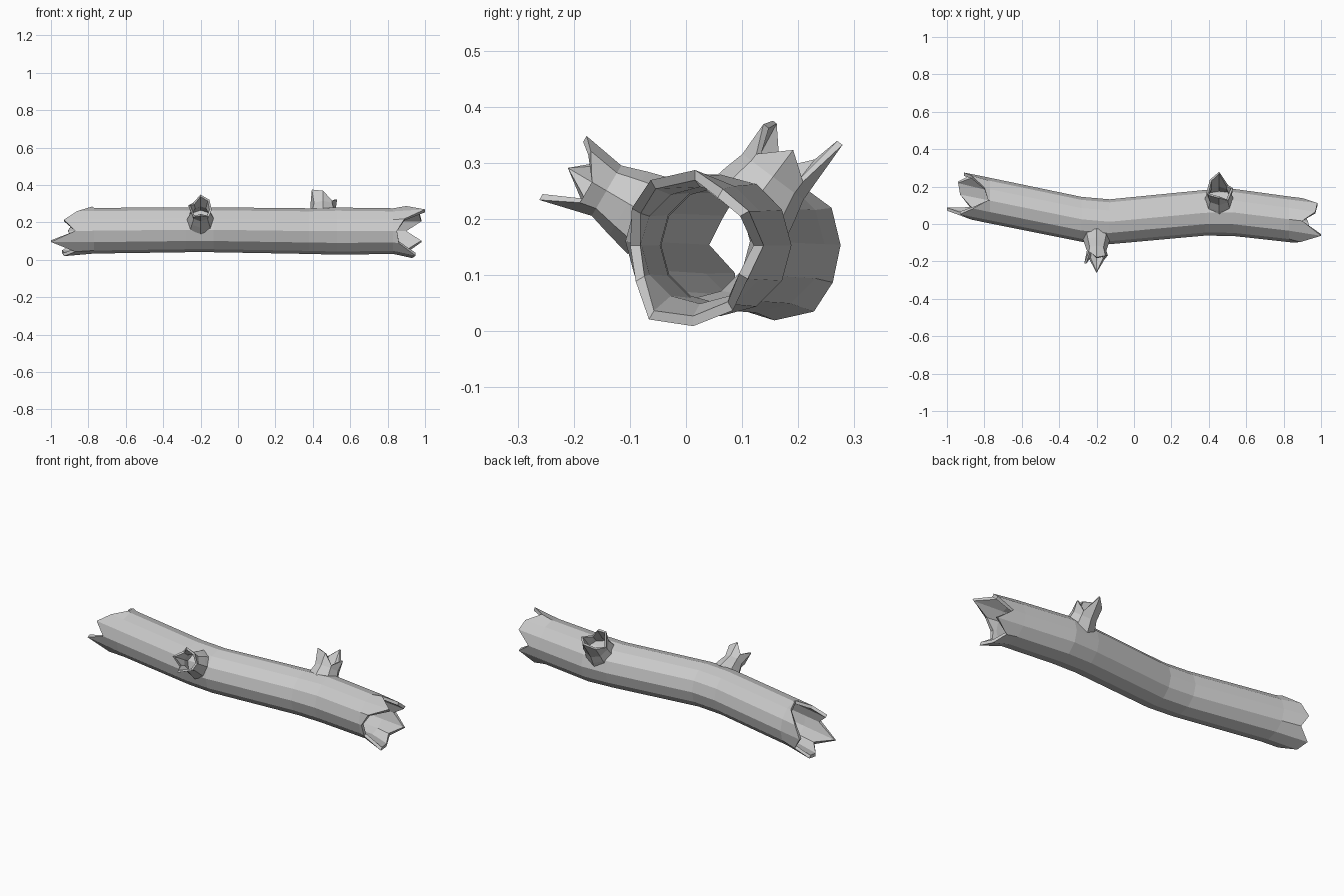
import bpy, bmesh
from math import cos, sin, tau
from mathutils import Vector

if "Cube" in bpy.data.objects:
    bpy.data.objects.remove(bpy.data.objects["Cube"])

bark = bpy.data.materials.new("grey_bark")
bark.use_nodes = True
GREY = (0.6, 0.6, 0.6, 1)
bark.diffuse_color = GREY
bark.node_tree.nodes["Principled BSDF"].inputs["Base Color"].default_value = GREY


def hollow_tube(name, rings, u, v, wall):
    """Each ring is a list of (centre, radius) pairs, one for every side."""
    bm = bmesh.new()
    n = len(rings[0])
    skins = []
    for inset in (0, wall):
        skin = []
        for ring in rings:
            loop = []
            for i, (c, r) in enumerate(ring):
                a = tau * i / n
                loop.append(bm.verts.new(c + (u * cos(a) + v * sin(a)) * (r - inset)))
            skin.append(loop)
        for p, q in zip(skin, skin[1:]):
            for i in range(n):
                j = (i + 1) % n
                bm.faces.new((p[i], p[j], q[j], q[i]))
        skins.append(skin)
    # close the broken rims between the outer and inner skins
    for end in (0, -1):
        p, q = skins[0][end], skins[1][end]
        for i in range(n):
            j = (i + 1) % n
            bm.faces.new((p[i], p[j], q[j], q[i]))
    bmesh.ops.recalc_face_normals(bm, faces=bm.faces)
    mesh = bpy.data.meshes.new(name)
    bm.to_mesh(mesh)
    bm.free()
    mesh.materials.append(bark)
    obj = bpy.data.objects.new(name, mesh)
    bpy.context.collection.objects.link(obj)
    return obj


# Log: gently bent trunk, x, y, z and radius along its length
path = [(-0.77, 0.125, 0.155, 0.122), (-0.28, 0.025, 0.16, 0.12),
        (-0.13, 0.012, 0.16, 0.12), (0.38, 0.06, 0.153, 0.122),
        (0.53, 0.062, 0.153, 0.126), (0.83, 0.025, 0.153, 0.122)]
# Splintered ends: reach in x and flare, counted from the back over the top
left_end = [(-0.91, 1.0), (-0.87, 1.08), (-0.8, 1.06), (-0.78, 1.06),
            (-0.86, 1.0), (-0.93, 1.0), (-0.87, 1.0), (-1.0, 0.95),
            (-0.87, 1.05), (-0.93, 1.1), (-0.94, 1.12), (-0.87, 1.1)]
right_end = [(0.9, 1.0), (0.98, 1.0), (0.97, 0.95), (0.9, 1.1),
             (1.0, 1.1), (0.89, 1.08), (0.85, 1.0), (0.86, 1.05),
             (0.95, 1.25), (0.93, 1.18), (0.9, 1.1), (0.98, 0.98)]


def splinters(ends, tail, before):
    c, d = Vector(tail[:3]), Vector(before[:3])
    slope = (c - d) / (c.x - d.x)
    return [(c + slope * (x - c.x), tail[3] * f) for x, f in ends]


rings = [splinters(left_end, path[0], path[1])]
rings += [[(Vector(p[:3]), p[3])] * 12 for p in path]
rings.append(splinters(right_end, path[-1], path[-2]))
hollow_tube("log_trunk", rings, Vector((0, 1, 0)), Vector((0, 0, 1)), 0.018)


# Broken branch stubs: flared foot, narrow neck and jagged tips
def stub(name, base, axis, profile, tips):
    base, axis = Vector(base), Vector(axis).normalized()
    u = Vector((1, 0, 0))
    v = axis.cross(u)
    if v.z < 0:
        v = -v
    rows = [[(base + axis * h, r)] * len(tips) for h, r in profile]
    rows.append([(base + axis * h, r) for h, r in tips])
    hollow_tube(name, rows, u, v, 0.012)


stub("front_branch_stub", (-0.2, -0.09, 0.22), (0, -0.85, 0.5),
     [(-0.03, 0.078), (0.015, 0.066), (0.06, 0.052)],
     [(0.09, 0.06), (0.12, 0.066), (0.14, 0.066), (0.09, 0.06),
      (0.14, 0.066), (0.085, 0.058), (0.155, 0.075), (0.09, 0.06)])
stub("back_branch_stub", (0.455, 0.125, 0.235), (0, 0.6, 0.8),
     [(-0.04, 0.088), (0.01, 0.078), (0.05, 0.068)],
     [(0.11, 0.075), (0.065, 0.068), (0.115, 0.07), (0.13, 0.085),
      (0.07, 0.068), (0.12, 0.07), (0.17, 0.065), (0.075, 0.068)])
